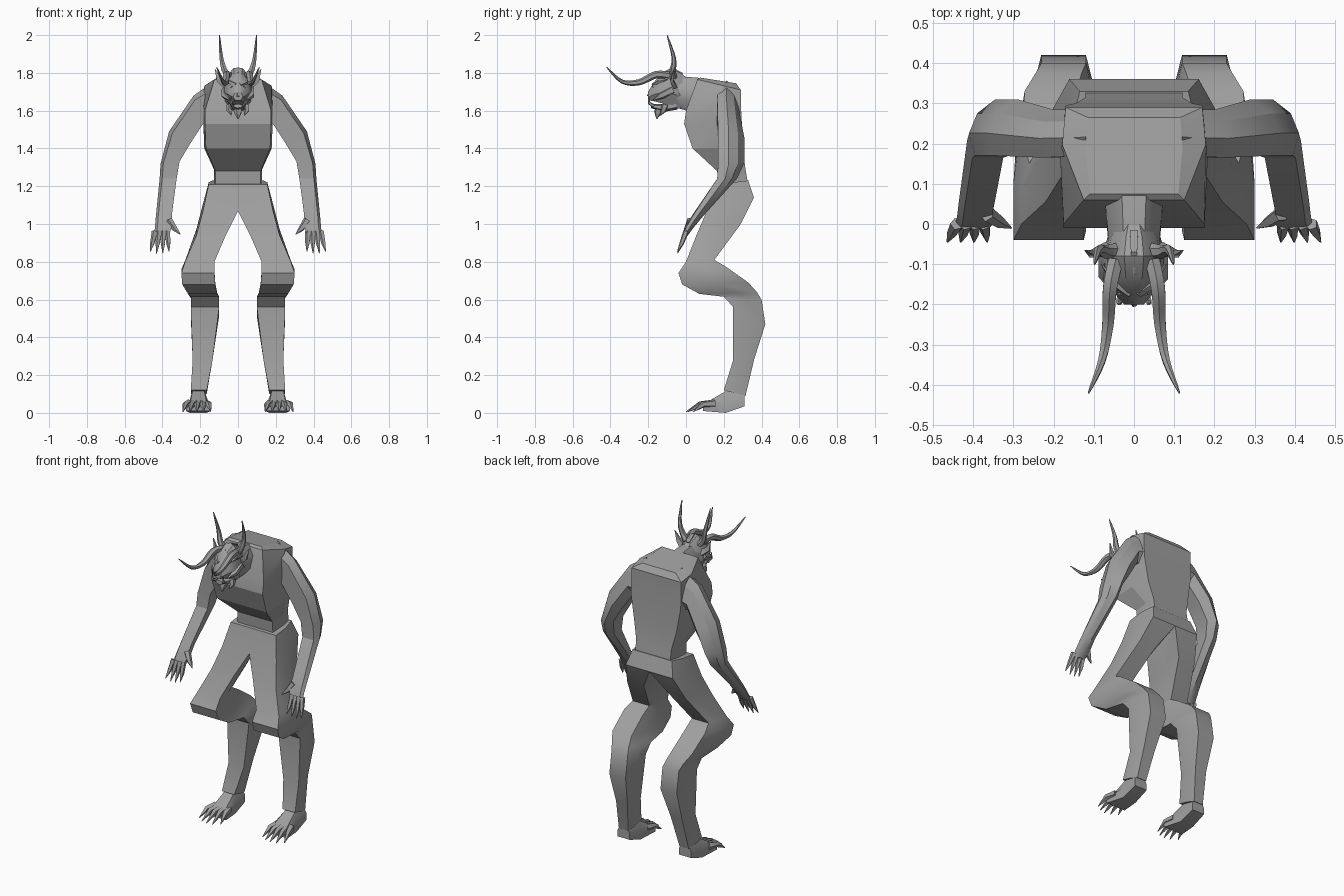
import bpy, bmesh, math
from mathutils import Vector

cube = bpy.data.objects.get("Cube")
if cube:
    bpy.data.objects.remove(cube, do_unlink=True)

grey = bpy.data.materials.new("stone_grey")
grey.use_nodes = True
tone = (.35, .35, .35, 1)
grey.diffuse_color = tone
grey.node_tree.nodes["Principled BSDF"].inputs["Base Color"].default_value = tone


def loft(name, rings, sharp=30):
    """Skin a row of equal rings, cap the ends, and mark hard edges."""
    bm = bmesh.new()
    rows = [[bm.verts.new(point) for point in ring] for ring in rings]
    count = len(rows[0])
    for lower, upper in zip(rows, rows[1:]):
        for i in range(count):
            j = (i + 1) % count
            bm.faces.new((lower[i], lower[j], upper[j], upper[i]))
    bm.faces.new(rows[0])
    bm.faces.new(rows[-1])
    bmesh.ops.recalc_face_normals(bm, faces=bm.faces)
    mesh = bpy.data.meshes.new(name)
    bm.to_mesh(mesh)
    bm.free()
    mesh.shade_smooth()
    mesh.set_sharp_from_angle(angle=math.radians(sharp))
    mesh.materials.append(grey)
    obj = bpy.data.objects.new(name, mesh)
    bpy.context.collection.objects.link(obj)


def mix(a, b, t):
    return a + (b - a) * t


def tube(name, points, radius, tip=.002, sides=5, steps=1, flat=1):
    """Tapered limb through the points; steps above one rounds the path."""
    pts = [Vector(point) for point in points]
    last = len(pts) - 1
    path = []
    for i in range(last):
        start, end = pts[i], pts[i + 1]
        leave = (end - pts[max(i - 1, 0)]) / 2
        arrive = (pts[min(i + 2, last)] - start) / 2
        for k in range(steps):
            t = k / steps
            path.append(start + leave * t + (3 * (end - start) - 2 * leave - arrive) * t ** 2
                        + (2 * (start - end) + leave + arrive) * t ** 3)
    path.append(pts[last])
    last = len(path) - 1
    rings = []
    for i, centre in enumerate(path):
        along = (path[min(i + 1, last)] - path[max(i - 1, 0)]).normalized()
        across = (Vector((1, 0, 0)) - along * along.x).normalized()
        up = along.cross(across) * flat
        size = mix(radius, tip, (i / last) ** 2)
        turns = [math.tau * (k + .5) / sides for k in range(sides)]
        rings.append([centre + size * (across * math.cos(a) + up * math.sin(a)) for a in turns])
    loft(name, rings, 40)


# Torso rings from waist to upper back: half widths, and (y, z) of front and back
torso = [
    dict(chest=.12, spine=.12, front=(.17, 1.2), back=(.33, 1.2)),
    dict(chest=.12, spine=.12, front=(.165, 1.28), back=(.315, 1.29)),
    dict(chest=.17, spine=.145, front=(.035, 1.4), back=(.3, 1.4)),
    dict(chest=.175, spine=.17, front=(-.01, 1.53), back=(.295, 1.55)),
    dict(chest=.175, spine=.17, front=(0, 1.6), back=(.29, 1.64)),
    dict(chest=.125, spine=.17, front=(.06, 1.765), back=(.29, 1.71)),
    dict(chest=.11, spine=.115, front=(.075, 1.775), back=(.265, 1.745)),
]
rings = []
for row in torso:
    chest, spine = row["chest"], row["spine"]
    flank = max(chest, spine) * 1.05
    front, back = Vector(row["front"]), Vector(row["back"])
    middle = front.lerp(back, .6)
    rings.append([(-chest, *front), (chest, *front), (flank, *middle),
                  (spine, *back), (-spine, *back), (-flank, *middle)])
loft("torso", rings, 18)

# Limb rows are for the +x side and are flipped for the other
# Leg rows from hip to ankle: x of both sides, and (y, z) of front and back
leg = [
    dict(inner=0, outer=.155, front=(.15, 1.21), back=(.33, 1.23)),
    dict(inner=0, outer=.185, front=(.11, 1.07), back=(.36, 1.14)),
    dict(inner=.065, outer=.22, front=(.055, .94), back=(.29, 1)),
    dict(inner=.125, outer=.28, front=(0, .8), back=(.15, .81)),
    dict(inner=.125, outer=.3, front=(-.04, .74), back=(.21, .775)),
    dict(inner=.12, outer=.295, front=(-.02, .68), back=(.33, .69)),
    dict(inner=.11, outer=.265, front=(.07, .63), back=(.375, .64)),
    dict(inner=.1, outer=.25, front=(.2, .615), back=(.4, .6)),
    dict(inner=.1, outer=.25, front=(.25, .56), back=(.42, .47)),
    dict(inner=.135, outer=.24, front=(.25, .28), back=(.36, .28)),
    dict(inner=.165, outer=.25, front=(.2, .12), back=(.315, .09)),
]
# Arm rows from shoulder to palm: (x, z) of both sides, y of front and back
arm = [
    dict(inner=(.1, 1.52), outer=(.12, 1.76), front=.17, back=.285),
    dict(inner=(.185, 1.53), outer=(.235, 1.68), front=.165, back=.285),
    dict(inner=(.25, 1.43), outer=(.365, 1.49), front=.17, back=.31),
    dict(inner=(.31, 1.33), outer=(.41, 1.32), front=.17, back=.31),
    dict(inner=(.325, 1.24), outer=(.415, 1.24), front=.165, back=.27),
    dict(inner=(.35, 1.05), outer=(.435, 1.04), front=.035, back=.095),
    dict(inner=(.35, .99), outer=(.44, .98), front=0, back=.045),
    dict(inner=(.365, .94), outer=(.445, .94), front=-.015, back=.01),
]
# Foot rows from heel to ball
foot = [
    dict(half=.042, y=.31, sole=.035, top=.1),
    dict(half=.045, y=.21, sole=0, top=.115),
    dict(half=.065, y=.09, sole=.01, top=.045),
]

for side, s in (("left", 1), ("right", -1)):
    # Angular leg with narrower back faces
    rings = []
    for row in leg:
        inner, outer = row["inner"], row["outer"]
        cut = (outer - inner) * .13
        back_inner = inner + cut if inner else inner
        front, back = Vector(row["front"]), Vector(row["back"])
        middle = front.lerp(back, .55)
        rings.append([(s * x, *profile) for x, profile in (
            (inner, front), (outer, front), (outer, middle),
            (outer - cut, back), (back_inner, back), (inner, middle))])
    loft(side + "_leg", rings)

    # Foot wedge with five clawed toes, the middle one reaching furthest
    rings = []
    for row in foot:
        half, y, sole, top = row.values()
        shoulder = mix(sole, top, .6)
        rings.append([(s * (.21 + half * across), y, z) for across, z in (
            (-1, sole), (1, sole), (1, shoulder), (.7, top), (-.7, top), (-1, shoulder))])
    loft(side + "_foot", rings)
    for i in range(5):
        offset = i - 2
        root, end = .213 + .022 * offset, .218 + .037 * offset
        reach = .009 * offset ** 2
        tube(f"{side}_toe_{i + 1}",
             [(s * root, .15, .05), (s * mix(root, end, .6), .075 + reach / 2, .045),
              (s * end, reach, .006)], .022)

    # Arm from shoulder to palm, ridged along the inner back
    rings = []
    for row in arm:
        inner, outer = Vector(row["inner"]), Vector(row["outer"])
        ring = []
        for across, depth in ((0, 0), (.85, 0), (1, .4), (.8, .75), (.35, 1), (0, .7)):
            x, z = inner.lerp(outer, across)
            ring.append((s * x, mix(row["front"], row["back"], depth), z))
        rings.append(ring)
    loft(side + "_arm", rings)

    # Four spread fingers, the middle ones longest, and a thumb
    for i in range(4):
        root, end = .372 + .023 * i, .365 + .033 * i
        drop = .84 + .01 * abs(i - 1.5)
        tube(f"{side}_finger_{i + 1}",
             [(s * root, 0, .96), (s * mix(root, end, .5), -.022, .9), (s * end, -.045, drop)], .016)
    tube(side + "_thumb", [(s * .365, .025, 1.02), (s * .335, .005, .975), (s * .305, -.01, .945)], .02)

    # Upright horn, forward sweeping horn and pointed ear
    tube(side + "_upright_horn",
         [(s * .04, -.065, 1.77), (s * .07, -.07, 1.81), (s * .088, -.065, 1.88),
          (s * .098, -.1, 2)], .019, sides=6, steps=4)
    tube(side + "_forward_horn",
         [(s * .045, -.09, 1.785), (s * .06, -.16, 1.79), (s * .065, -.25, 1.75),
          (s * .08, -.34, 1.755), (s * .113, -.42, 1.83)], .021, sides=6, steps=4)
    tube(side + "_ear",
         [(s * .06, -.06, 1.73), (s * .1, -.075, 1.76), (s * .122, -.065, 1.82)],
         .025, sides=4, flat=.6)

    # Brow, eye, cheek, tusk and jaw whisker
    tube(side + "_brow", [(s * .01, -.17, 1.735), (s * .045, -.15, 1.75), (s * .08, -.1, 1.765)], .014)
    tube(side + "_eye", [(s * .03, -.15, 1.725), (s * .03, -.175, 1.72)], .014, tip=.01, sides=8)
    tube(side + "_cheek", [(s * .065, -.07, 1.71), (s * .07, -.13, 1.68), (s * .045, -.175, 1.655)], .024)
    tube(side + "_tusk", [(s * .03, -.17, 1.625), (s * .037, -.195, 1.64), (s * .036, -.2, 1.675)], .01)
    tube(side + "_whisker", [(s * .04, -.11, 1.63), (s * .045, -.12, 1.6), (s * .035, -.135, 1.575)], .02)

# Deep neck, running from the chest into the skull
tube("neck", [(0, .11, 1.665), (0, .04, 1.685), (0, -.05, 1.7)], .08, tip=.068, sides=8, flat=1.3)

# Skull rows from nape to muzzle, each an eight sided outline
skull = [
    dict(half=.04, y=.01, chin=1.66, crown=1.77),
    dict(half=.065, y=-.03, chin=1.61, crown=1.8),
    dict(half=.08, y=-.08, chin=1.62, crown=1.825),
    dict(half=.07, y=-.13, chin=1.64, crown=1.8),
    dict(half=.05, y=-.17, chin=1.65, crown=1.75),
    dict(half=.025, y=-.2, chin=1.655, crown=1.7),
]
outline = [(.5, 0), (1, .35), (.85, .75), (.3, 1)]
outline += [(-across, height) for across, height in reversed(outline)]
loft("skull", [[(row["half"] * across, row["y"], mix(row["chin"], row["crown"], height))
                for across, height in outline] for row in skull])

# Crest, nose, lower jaw and beard
tube("crest", [(0, -.02, 1.79), (0, -.07, 1.82), (0, -.13, 1.8)], .014, sides=4)
tube("nose", [(0, -.15, 1.73), (0, -.185, 1.7), (0, -.2, 1.675)], .016, tip=.008)
tube("lower_jaw", [(0, -.05, 1.63), (0, -.12, 1.615), (0, -.185, 1.625)],
     .055, tip=.025, sides=6, flat=.45)
tube("beard", [(0, -.13, 1.62), (0, -.15, 1.59), (0, -.155, 1.555)], .028)
